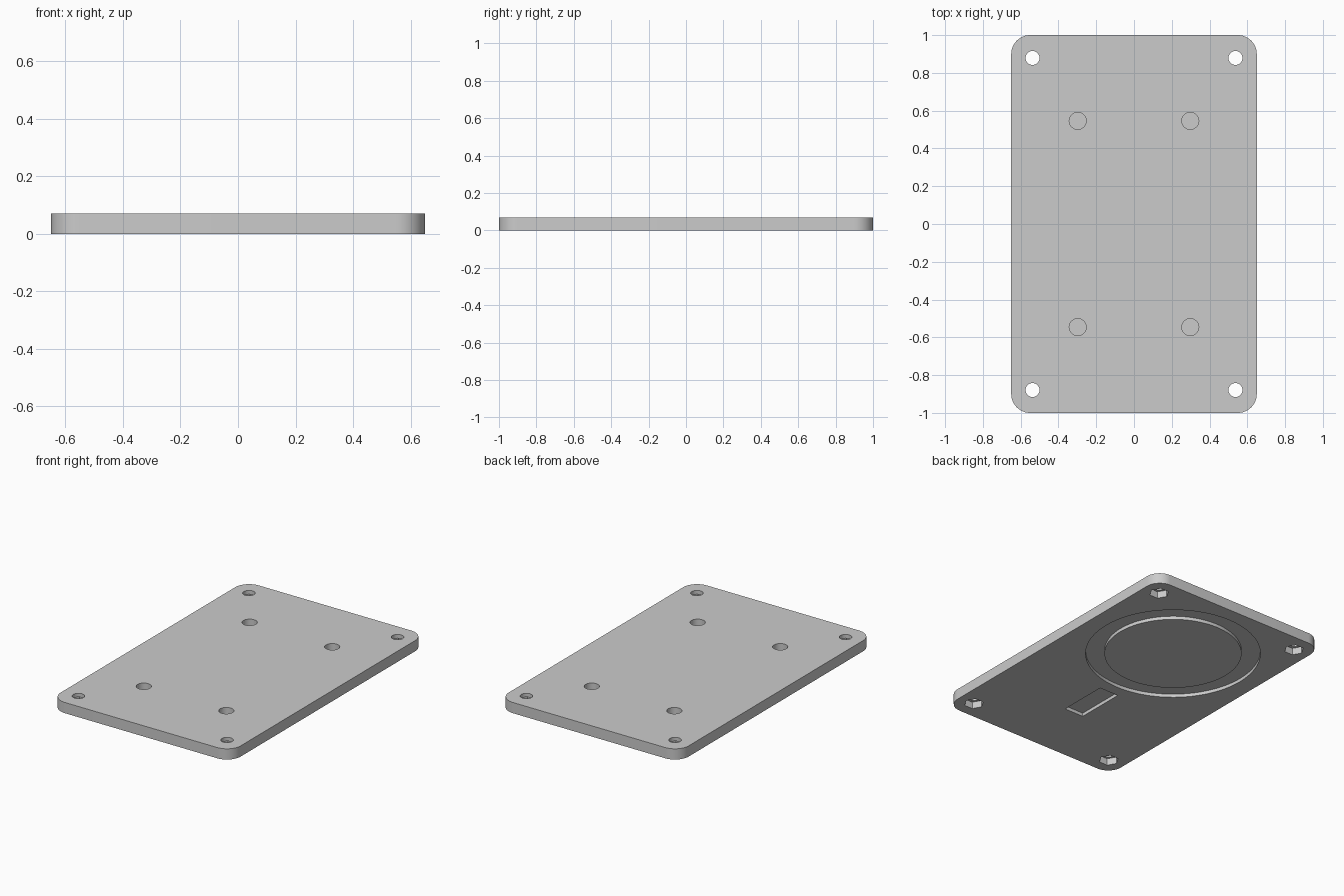
import bpy, bmesh
from math import cos, sin, pi, radians

cube = bpy.data.objects.get("Cube")
if cube:
    bpy.data.objects.remove(cube, do_unlink=True)

HALF_X, HALF_Y, THICK, CORNER = 0.65, 1.0, 0.07, 0.1
GROOVE = 0.022      # depth of the recesses in the underside
NUT_DEPTH = 0.045

grey = bpy.data.materials.new("plain grey")
grey.use_nodes = True
colour = (0.6, 0.6, 0.6, 1)
grey.diffuse_color = colour
grey.node_tree.nodes["Principled BSDF"].inputs["Base Color"].default_value = colour


def prism(name, outline, z0, z1):
    """Upright prism over a closed outline."""
    bm = bmesh.new()
    base = bm.faces.new([bm.verts.new((x, y, z0)) for x, y in outline])
    new = bmesh.ops.extrude_face_region(bm, geom=[base])["geom"]
    tops = [v for v in new if isinstance(v, bmesh.types.BMVert)]
    bmesh.ops.translate(bm, verts=tops, vec=(0, 0, z1 - z0))
    bmesh.ops.recalc_face_normals(bm, faces=bm.faces)
    mesh = bpy.data.meshes.new(name)
    bm.to_mesh(mesh)
    bm.free()
    obj = bpy.data.objects.new(name, mesh)
    bpy.context.collection.objects.link(obj)
    obj.data.materials.append(grey)
    return obj


def circle(x, y, r, sides):
    return [(x + r * cos(2 * pi * i / sides), y + r * sin(2 * pi * i / sides))
            for i in range(sides)]


def rounded_box(hx, hy, r, steps=12):
    points = []
    for k, (sx, sy) in enumerate([(1, 1), (-1, 1), (-1, -1), (1, -1)]):
        for i in range(steps + 1):
            a = pi / 2 * (k + i / steps)
            points.append((sx * (hx - r) + r * cos(a), sy * (hy - r) + r * sin(a)))
    return points


def cut(target, cutter):
    """Subtract the cutter from the target and remove it."""
    cutter.hide_render = True
    mod = target.modifiers.new("cut", "BOOLEAN")
    mod.operation, mod.solver, mod.object = "DIFFERENCE", "EXACT", cutter
    bpy.context.view_layer.objects.active = target
    bpy.ops.object.modifier_apply(modifier=mod.name)
    bpy.data.objects.remove(cutter, do_unlink=True)


# Rounded base plate
plate = prism("mounting_plate", rounded_box(HALF_X, HALF_Y, CORNER), 0, THICK)

for sx in (-1, 1):
    for sy in (-1, 1):
        # Corner screw hole with a hexagonal nut pocket beneath
        x, y = sx * 0.537, sy * 0.879
        cut(plate, prism("screw_hole", circle(x, y, 0.037, 32), -0.1, 0.2))
        cut(plate, prism("nut_pocket", circle(x, y, 0.06, 6), -0.1, NUT_DEPTH))
        # Blind round socket in the top
        cut(plate, prism("socket", circle(sx * 0.298, sy * 0.546, 0.045, 32), 0.015, 0.2))

# Ring groove in the underside
ring = prism("ring_groove", circle(0, 0.37, 0.533, 96), -0.1, GROOVE)
cut(ring, prism("ring_island", circle(0, 0.37, 0.418, 96), -0.2, 0.2))
cut(plate, ring)

# Rectangular slot in the underside
slot = [(-0.07, -0.57), (0.07, -0.57), (0.07, -0.238), (-0.07, -0.238)]
cut(plate, prism("slot", slot, -0.1, GROOVE))

bpy.ops.object.select_all(action="DESELECT")
plate.select_set(True)
bpy.context.view_layer.objects.active = plate
bpy.ops.object.shade_smooth_by_angle(angle=radians(30))
